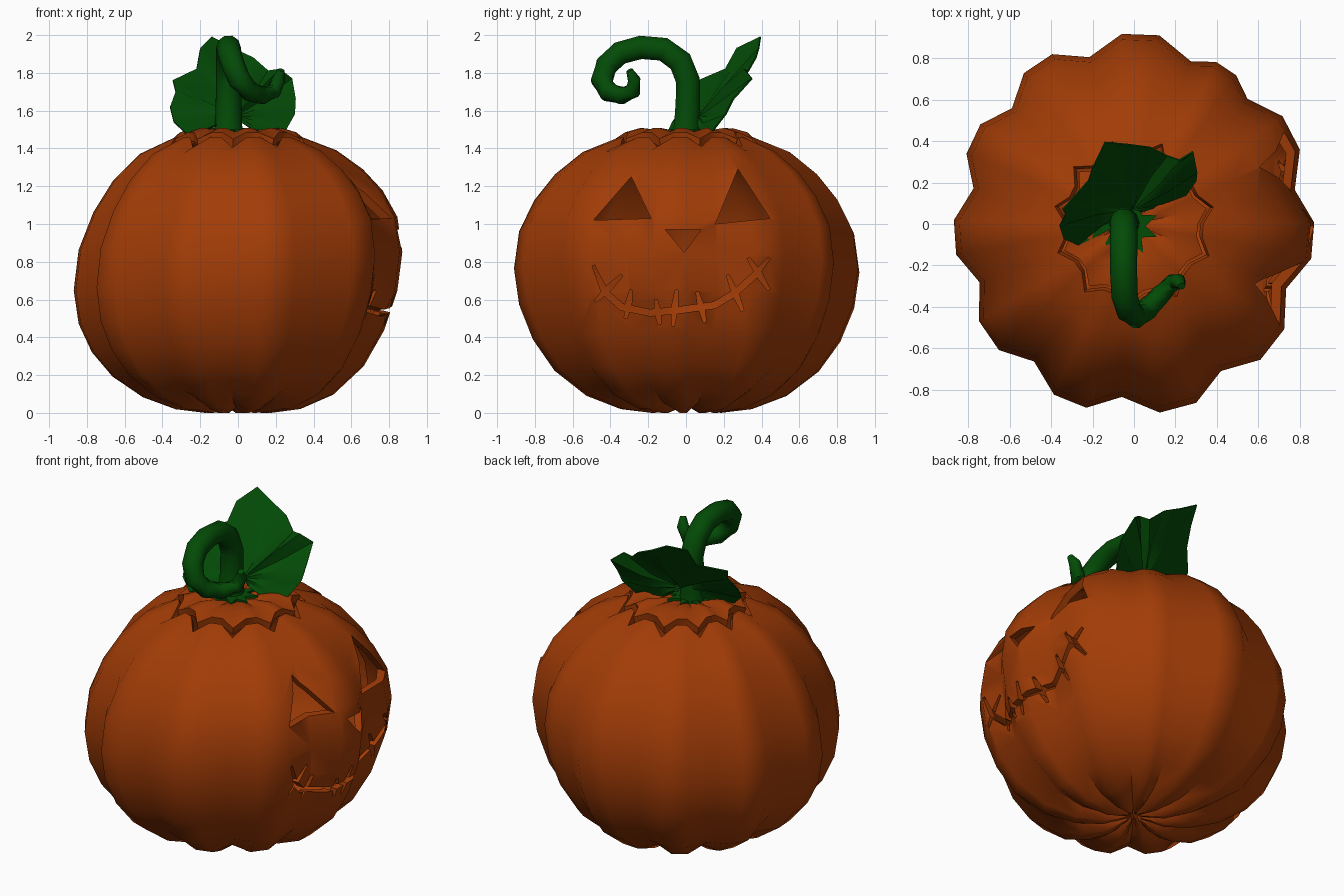
import bpy, bmesh, math
from mathutils import Vector

if "Cube" in bpy.data.objects:
    bpy.data.objects.remove(bpy.data.objects["Cube"])


def material(name, rgb):
    m = bpy.data.materials.new(name)
    m.diffuse_color = (*rgb, 1)
    m.use_nodes = True
    m.node_tree.nodes["Principled BSDF"].inputs["Base Color"].default_value = m.diffuse_color
    return m


ORANGE = material("pumpkin_orange", (0.36, 0.045, 0.002))
GREEN = material("stem_green", (0.001, 0.07, 0.002))


def make(name, bm, mat):
    bmesh.ops.recalc_face_normals(bm, faces=bm.faces)
    me = bpy.data.meshes.new(name)
    bm.to_mesh(me)
    bm.free()
    me.materials.append(mat)
    ob = bpy.data.objects.new(name, me)
    bpy.context.collection.objects.link(ob)
    return ob


def loft(name, rings, mat, cap_start=True, cap_end=True):
    bm = bmesh.new()
    vs = [[bm.verts.new(p) for p in r] for r in rings]
    n = len(rings[0])
    for a, b in zip(vs, vs[1:]):
        for i in range(n):
            j = (i + 1) % n
            bm.faces.new((a[i], a[j], b[j], b[i]))
    if cap_start:
        bm.faces.new(vs[0][::-1])
    if cap_end:
        bm.faces.new(vs[-1])
    return make(name, bm, mat)


def bake(ob):
    # turn the modifier stack into plain mesh
    dg = bpy.context.evaluated_depsgraph_get()
    me = bpy.data.meshes.new_from_object(ob.evaluated_get(dg))
    ob.modifiers.clear()
    ob.data = me


def thicken(ob, t, offset):
    m = ob.modifiers.new("wall", 'SOLIDIFY')
    m.thickness, m.offset = t, offset


def smooth(ob, deg):
    bpy.ops.object.select_all(action='DESELECT')
    ob.select_set(True)
    bpy.context.view_layer.objects.active = ob
    bpy.ops.object.shade_smooth_by_angle(angle=math.radians(deg))


# Eleven uneven ribs: a groove followed by two crest points each
GROOVES = [12, 47.8, 70.7, 105, 136.5, 167.5, 200.7, 234, 266, 300.6, 337]
COLUMNS = []
for i, a in enumerate(GROOVES):
    gap = (GROOVES[(i + 1) % 11] - a) % 360
    k = 0.965 if gap < 25 else 1.0
    COLUMNS += [(math.radians(a), True, 1.0), (math.radians(a + gap * 0.34), False, k),
                (math.radians(a + gap * 0.67), False, k)]


def rib_ring(crest, groove, lean=0.1):
    ring = []
    for a, is_groove, k in COLUMNS:
        f, z = groove if is_groove else crest
        c, s = math.cos(a), math.sin(a)
        r = f * k / math.hypot(c / 0.87, s / 0.92)
        x, y = r * c, r * s
        z += lean * (x / 0.86) * max(0, math.sin(math.pi * z / 1.5)) ** 1.3
        ring.append((x, y, z))
    return ring


# Hollow thick-walled body, with zigzag opening at the top
PROFILE = [(0.05, 0.03), (0.2, 0.0), (0.38, 0.02), (0.58, 0.09), (0.765, 0.22), (0.89, 0.38),
           (0.97, 0.56), (1.0, 0.75), (0.97, 0.95), (0.88, 1.12), (0.76, 1.26), (0.6, 1.38)]
rings = []
for f, z in PROFILE:
    rings.append(rib_ring((f, z), (f * 0.91, z + (0.03 if z < 0.1 else 0))))
rings.append(rib_ring((0.385, 1.46), (0.45, 1.405)))
body = loft("pumpkin_body", rings, ORANGE, True, False)
thicken(body, 0.045, -1)
bake(body)

# Face cutters, drawn in the y-z plane and pushed through the +x wall
cutters = []


def cut_polygon(pts):
    cutters.append(loft("cutter", [[(x, y, z) for y, z in pts] for x in (0.3, 1.2)], ORANGE))


def cut_strip(pts, width):
    rings = []
    for i, p in enumerate(pts):
        a, b = pts[max(i - 1, 0)], pts[min(i + 1, len(pts) - 1)]
        d = Vector((b[0] - a[0], b[1] - a[1])).normalized()
        w = width * (0.5 if 0 < i < len(pts) - 1 else 0.22)
        ny, nz = -d.y * w, d.x * w
        rings.append([(0.3, p[0] + ny, p[1] + nz), (0.3, p[0] - ny, p[1] - nz),
                      (1.2, p[0] - ny, p[1] - nz), (1.2, p[0] + ny, p[1] + nz)])
    cutters.append(loft("cutter", rings, ORANGE))


# eyes and nose
cut_polygon([(-0.49, 1.02), (-0.185, 1.03), (-0.29, 1.25)])
cut_polygon([(0.155, 1.0), (0.445, 1.03), (0.275, 1.29)])
cut_polygon([(-0.11, 0.97), (0.08, 0.97), (-0.01, 0.85)])
# stitched mouth
cut_strip([(-0.49, 0.78), (-0.43, 0.64), (-0.34, 0.56), (-0.19, 0.53), (-0.03, 0.545),
           (0.15, 0.57), (0.26, 0.635), (0.365, 0.73), (0.44, 0.82)], 0.035)
STITCHES = [(-0.48, 0.59, -0.34, 0.73), (-0.29, 0.65, -0.32, 0.5), (-0.16, 0.6, -0.14, 0.47),
            (-0.05, 0.65, -0.07, 0.46), (0.06, 0.64, 0.1, 0.48), (0.22, 0.73, 0.3, 0.54),
            (0.33, 0.82, 0.44, 0.65)]
for y0, z0, y1, z1 in STITCHES:
    cut_strip([(y0, z0), ((y0 + y1) / 2, (z0 + z1) / 2), (y1, z1)], 0.035)

for c in cutters:
    c.hide_render = True
    m = body.modifiers.new("cut", 'BOOLEAN')
    m.operation, m.solver, m.object = 'DIFFERENCE', 'EXACT', c
bake(body)
for c in cutters:
    bpy.data.objects.remove(c)
smooth(body, 45)

# Lid with matching teeth
lid = loft("pumpkin_lid", [
    rib_ring((0.355, 1.485), (0.41, 1.45)),
    rib_ring((0.27, 1.507), (0.25, 1.488)),
    rib_ring((0.15, 1.495), (0.13, 1.48)),
    rib_ring((0.04, 1.475), (0.035, 1.47))], ORANGE, False, True)
thicken(lid, 0.05, -1)
bake(lid)
smooth(lid, 45)

# Curled stem, tapering along its path: x, y, z, radius
PATH = [(-0.05, 0.0, 1.46, 0.085), (-0.05, 0.005, 1.52, 0.072), (-0.05, 0.01, 1.64, 0.068),
        (-0.05, 0.01, 1.76, 0.067), (-0.05, -0.03, 1.86, 0.067), (-0.05, -0.12, 1.925, 0.066),
        (-0.05, -0.24, 1.935, 0.065), (-0.045, -0.35, 1.905, 0.064), (-0.025, -0.42, 1.84, 0.062),
        (0.01, -0.445, 1.76, 0.06), (0.065, -0.41, 1.70, 0.055), (0.13, -0.34, 1.68, 0.048),
        (0.19, -0.28, 1.705, 0.042), (0.215, -0.275, 1.765, 0.035), (0.23, -0.3, 1.815, 0.018)]
P = [Vector(p[:3]) for p in PATH]
rings = []
for i, p in enumerate(P):
    t = (P[min(i + 1, len(P) - 1)] - P[max(i - 1, 0)]).normalized()
    side = (Vector((1, 0, 0)) - t * t.x).normalized()
    up = t.cross(side)
    r = PATH[i][3]
    rings.append([p + (side * math.cos(k * math.tau / 10) + up * math.sin(k * math.tau / 10)) * r
                  for k in range(10)])
stem = loft("curled_stem", rings, GREEN)
smooth(stem, 50)

# Spiky collar under the stem
star = []
for k in range(18):
    a, r = k * math.tau / 18, (0.15 if k % 2 else 0.085)
    star.append((-0.03 + r * math.cos(a), -0.01 + r * math.sin(a)))
loft("stem_collar", [[(x, y, z) for x, y in star] for z in (1.483, 1.499)], GREEN)

# Heart-shaped leaf: thin sheet fanned from its base, with raised veins
HUB = Vector((-0.01, 0.07, 1.57))
EDGE = [(0.03, 0.06, 1.53), (0.1, 0.08, 1.485), (0.18, 0.10, 1.475), (0.25, 0.14, 1.49),
        (0.3, 0.21, 1.58), (0.305, 0.25, 1.66), (0.285, 0.35, 1.77), (0.22, 0.31, 1.82),
        (0.16, 0.33, 1.81), (0.08, 0.37, 1.88), (-0.03, 0.385, 1.93), (-0.14, 0.395, 1.99),
        (-0.20, 0.27, 1.93), (-0.22, 0.21, 1.82), (-0.345, 0.07, 1.76), (-0.33, 0.05, 1.70),
        (-0.36, -0.01, 1.62), (-0.34, -0.07, 1.54), (-0.27, -0.1, 1.475), (-0.18, -0.06, 1.49),
        (-0.08, 0.02, 1.54)]
UP = Vector((0.15, -0.75, 0.6)).normalized()
bm = bmesh.new()
hub = bm.verts.new(HUB)
edge = [bm.verts.new(p) for p in EDGE]
mid = [bm.verts.new(HUB.lerp(Vector(p), 0.55) + UP * (0.015 if i % 2 else -0.02))
       for i, p in enumerate(EDGE)]
for i in range(len(EDGE) - 1):
    bm.faces.new((hub, mid[i], mid[i + 1]))
    bm.faces.new((mid[i], edge[i], edge[i + 1], mid[i + 1]))
leaf = make("leaf", bm, GREEN)
thicken(leaf, 0.008, 0)
bake(leaf)
smooth(leaf, 50)
